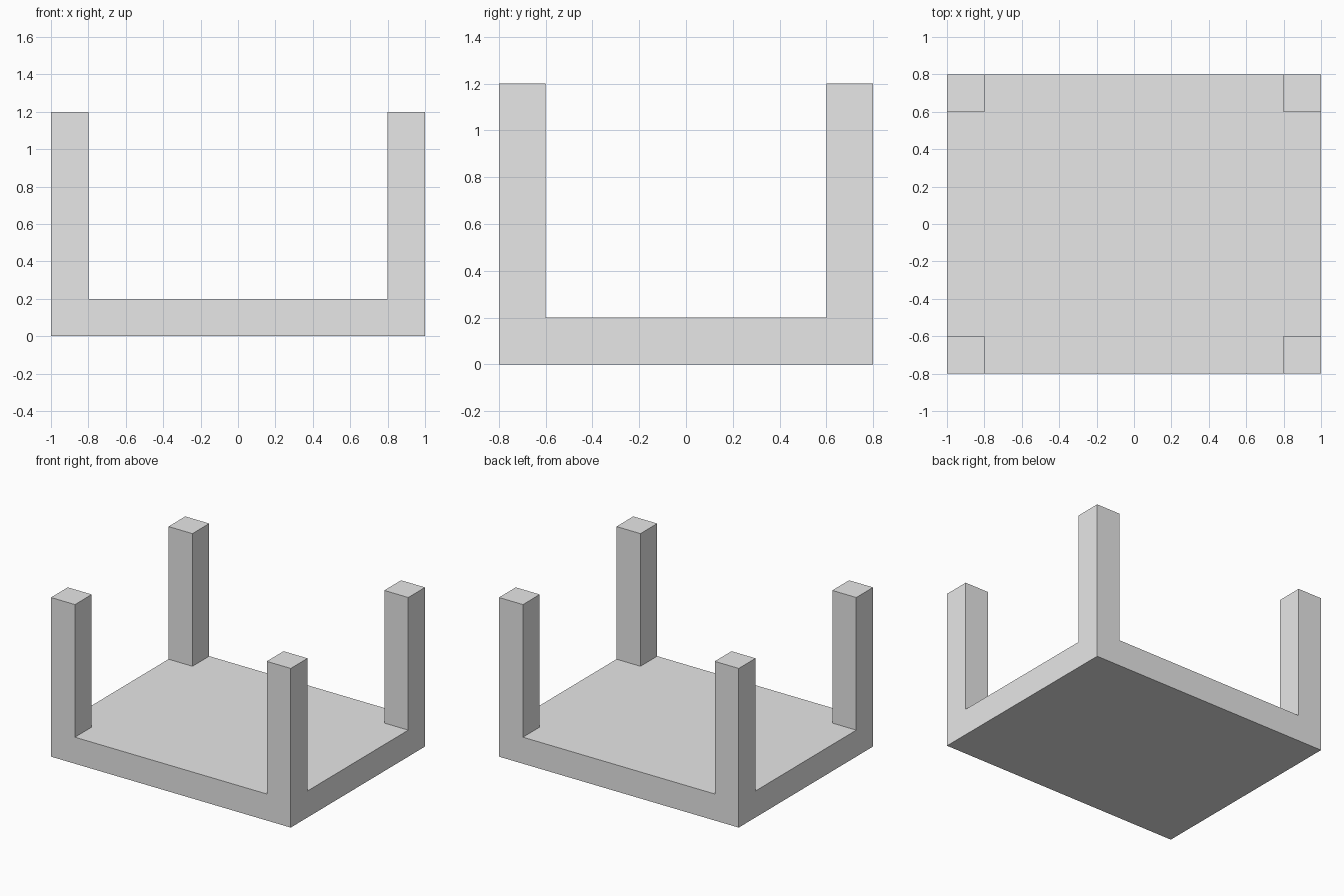
import bpy
import bmesh
from mathutils import Vector

cube = bpy.data.objects.get("Cube")
if cube:
    bpy.data.objects.remove(cube, do_unlink=True)

WIDTH, DEPTH, THICK, HEIGHT, POST = 2.0, 1.6, 0.2, 1.2, 0.2

grey = bpy.data.materials.new("light_grey")
grey.use_nodes = True
grey.diffuse_color = (0.8, 0.8, 0.8, 1)
grey.node_tree.nodes["Principled BSDF"].inputs["Base Color"].default_value = (0.8, 0.8, 0.8, 1)

# Base slab
bm = bmesh.new()
bmesh.ops.create_cube(bm, size=1)
for v in bm.verts:
    v.co = Vector((v.co.x * WIDTH, v.co.y * DEPTH, (v.co.z + 0.5) * THICK))

# Cuts that mark out a square at each corner
for axis, half in ((Vector((1, 0, 0)), WIDTH / 2), (Vector((0, 1, 0)), DEPTH / 2)):
    for side in (-1, 1):
        bmesh.ops.bisect_plane(bm, geom=bm.verts[:] + bm.edges[:] + bm.faces[:],
                               plane_co=axis * side * (half - POST), plane_no=axis)

# Corner posts, each raised from its own square
bm.normal_update()
corners = []
for f in bm.faces:
    c = f.calc_center_median()
    if f.normal.z > 0.9 and abs(c.x) > WIDTH / 2 - POST and abs(c.y) > DEPTH / 2 - POST:
        corners.append(f)
for f in corners:
    top = bmesh.ops.extrude_discrete_faces(bm, faces=[f])["faces"][0]
    bmesh.ops.translate(bm, verts=top.verts[:], vec=(0, 0, HEIGHT - THICK))

# Merge flush faces so the outer sides are continuous
bmesh.ops.remove_doubles(bm, verts=bm.verts[:], dist=0.0001)
bmesh.ops.dissolve_limit(bm, angle_limit=0.01, verts=bm.verts[:], edges=bm.edges[:])
bmesh.ops.recalc_face_normals(bm, faces=bm.faces[:])

mesh = bpy.data.meshes.new("base_with_corner_posts")
bm.to_mesh(mesh)
bm.free()
mesh.materials.append(grey)
obj = bpy.data.objects.new("base_with_corner_posts", mesh)
bpy.context.collection.objects.link(obj)
